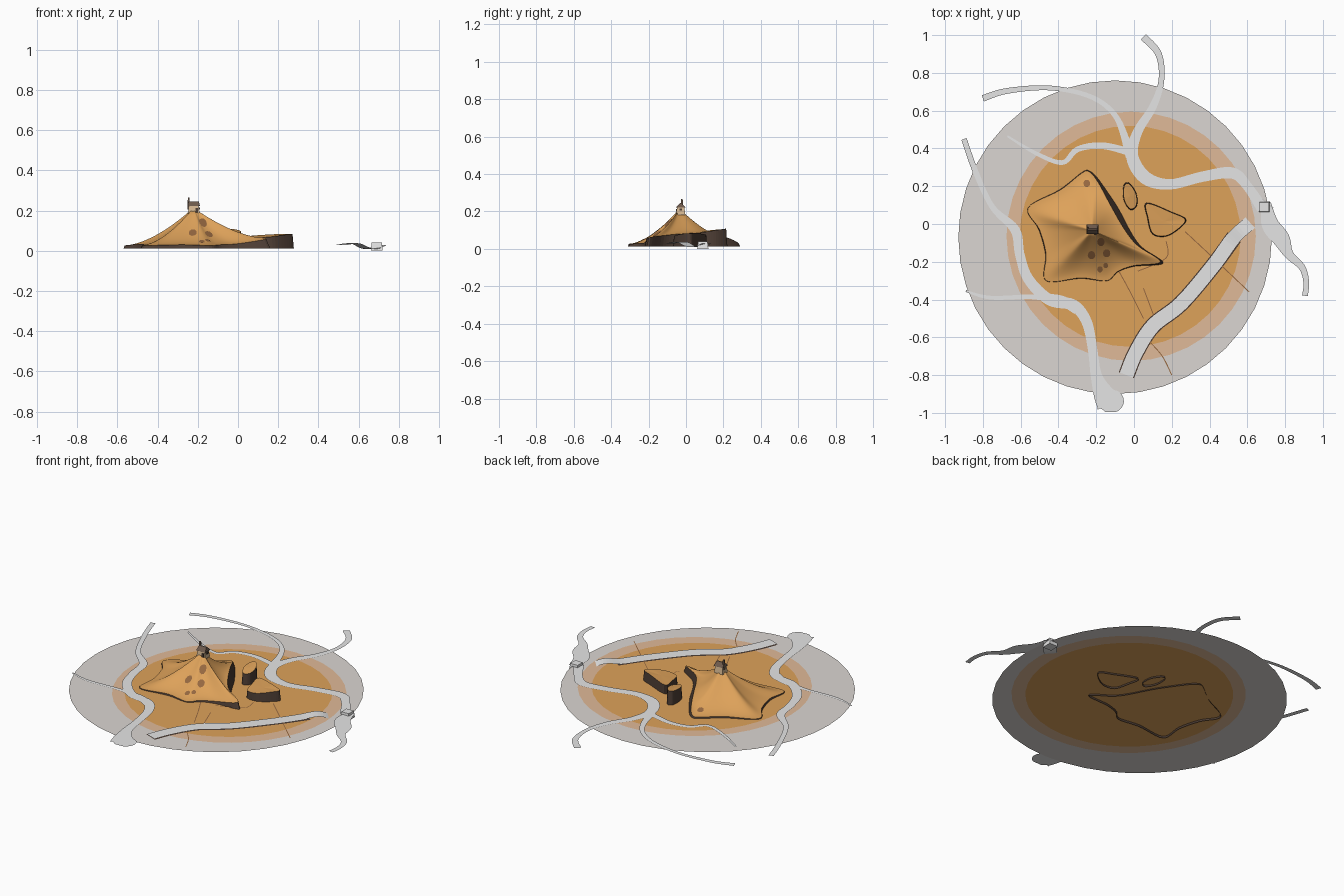
import bpy, bmesh, math
from mathutils import Vector
from mathutils.bvhtree import BVHTree

if "Cube" in bpy.data.objects:
    bpy.data.objects.remove(bpy.data.objects["Cube"])


def mat(name, r, g, b):
    lin = lambda c: (c / 255 / 12.92) if c < 10 else ((c / 255 + 0.055) / 1.055) ** 2.4
    m = bpy.data.materials.new(name)
    m.diffuse_color = (lin(r), lin(g), lin(b), 1)
    m.use_nodes = True
    m.node_tree.nodes["Principled BSDF"].inputs["Base Color"].default_value = m.diffuse_color
    return m


SAND = mat("sand", 222, 162, 90)
FADE = mat("faded sand", 224, 186, 152)
STONE = mat("pale stone ground", 219, 214, 210)
WATER = mat("light grey water", 229, 229, 229)
CLIFF = mat("dark brown cliff", 78, 62, 53)
SPOT = mat("brown patch", 150, 104, 64)
WALL = mat("beige wall", 214, 184, 146)
ROOF = mat("grey brown roof", 110, 90, 76)
GROUND = 0.022


def finish(name, bm, mats):
    me = bpy.data.meshes.new(name)
    bm.to_mesh(me)
    ob = bpy.data.objects.new(name, me)
    bpy.context.collection.objects.link(ob)
    for m in mats:
        me.materials.append(m)
    return ob


def spline(pts, steps, closed=False):
    """Catmull-Rom through points of any dimension."""
    n, out = len(pts), []
    get = (lambda i: pts[i % n]) if closed else (lambda i: pts[max(0, min(n - 1, i))])
    for i in range(n if closed else n - 1):
        p = [get(i + k) for k in (-1, 0, 1, 2)]
        for s in range(steps):
            t = s / steps
            out.append([0.5 * (2 * b + (c - a) * t + (2 * a - 5 * b + 4 * c - d) * t * t
                               + (3 * b - a - 3 * c + d) * t ** 3) for a, b, c, d in zip(*p)])
    if not closed:
        out.append(list(pts[-1]))
    return out


def ribbon(name, pts, m, steps=6, z=GROUND + 0.004, wave=None):
    """Flat strip along points (x, y, width)."""
    path, bm, prev = spline(pts, steps), bmesh.new(), None
    for i, (x, y, w) in enumerate(path):
        a, b = path[max(i - 1, 0)], path[min(i + 1, len(path) - 1)]
        d = Vector((b[0] - a[0], b[1] - a[1])).normalized() * w / 2
        h = z + (wave(x, y) if wave else 0)
        cur = [bm.verts.new((x + d.y, y - d.x, h)), bm.verts.new((x - d.y, y + d.x, h))]
        if prev:
            bm.faces.new((prev[0], cur[0], cur[1], prev[1]))
        prev = cur
    return finish(name, bm, [m])


# ground disc: sand centre, faded ring, pale outer ring
bm, rings, N = bmesh.new(), [], 40
for cx, cy, r in ((-0.02, -0.065, 0.585), (-0.015, -0.065, 0.66), (-0.1, -0.07, 0.83)):
    rings.append([bm.verts.new((cx + r * math.cos(2 * math.pi * i / N),
                                cy + r * math.sin(2 * math.pi * i / N), GROUND)) for i in range(N)])
bm.faces.new(rings[0])
for k in (1, 2):
    for i in range(N):
        j = (i + 1) % N
        bm.faces.new((rings[k - 1][i], rings[k][i], rings[k][j], rings[k - 1][j])).material_index = k
finish("ground_disc", bm, [SAND, FADE, STONE])

# mountain: star outline (x, y, rim height) rising to a peak, dark skirt below
PEAK = (-0.22, -0.035, 0.2)
rim = [(-0.56, 0.085, 0.026), (-0.39, 0.18, 0.03), (-0.275, 0.27, 0.03), (-0.235, 0.275, 0.035),
       (-0.19, 0.22, 0.06), (-0.125, 0.1, 0.085), (-0.05, -0.03, 0.08), (0.02, -0.115, 0.072),
       (0.14, -0.2, 0.06), (0.0, -0.22, 0.035), (-0.085, -0.25, 0.03), (-0.145, -0.3, 0.026),
       (-0.28, -0.285, 0.03), (-0.465, -0.3, 0.026), (-0.465, -0.16, 0.032), (-0.5, -0.03, 0.032)]
edge, R = spline(rim, 6, True), 16
n = len(edge)
bm, rows = bmesh.new(), []
for k in range(1, R + 1):
    t = k / R
    f = (1 - max(0, t - 0.05) / 0.95) ** 1.65
    rows.append([bm.verts.new((PEAK[0] + (x - PEAK[0]) * t, PEAK[1] + (y - PEAK[1]) * t,
                               z + (PEAK[2] - z) * f)) for x, y, z in edge])
tip = bm.verts.new(PEAK)
for i in range(n):
    j = (i + 1) % n
    bm.faces.new((tip, rows[0][i], rows[0][j])).smooth = True
    for a, b in zip(rows, rows[1:]):
        bm.faces.new((a[i], b[i], b[j], a[j])).smooth = True
bm.normal_update()
bmesh.ops.recalc_face_normals(bm, faces=bm.faces)
if tip.link_faces[0].normal.z < 0:
    bmesh.ops.reverse_faces(bm, faces=bm.faces)
hill_tree = BVHTree.FromBMesh(bm)
finish("mountain_slopes", bm, [SAND])

bm = bmesh.new()
top = [bm.verts.new(p) for p in edge]
low = []
for x, y, z in edge:
    d = Vector((x - PEAK[0], y - PEAK[1])).normalized() * (z - 0.012) * 0.45
    low.append(bm.verts.new((x + d.x, y + d.y, 0.012)))
for i in range(n):
    j = (i + 1) % n
    bm.faces.new((low[j], low[i], top[i], top[j]))
bmesh.ops.recalc_face_normals(bm, faces=bm.faces)
finish("mountain_cliff", bm, [CLIFF])


# mesas: dark walls with a sand cap
def mesa(name, outline, grow):
    pts, bm = spline(outline, 5, True), bmesh.new()
    cx, cy = (sum(p[k] for p in pts) / len(pts) for k in (0, 1))
    up = [bm.verts.new(p) for p in pts]
    dn = [bm.verts.new((cx + (x - cx) * grow, cy + (y - cy) * grow, 0.012)) for x, y, z in pts]
    mid = bm.verts.new((cx, cy, sum(p[2] for p in pts) / len(pts)))
    for i in range(len(pts)):
        j = (i + 1) % len(pts)
        bm.faces.new((dn[i], dn[j], up[j], up[i])).material_index = 1
        bm.faces.new((up[i], up[j], mid))
    bmesh.ops.recalc_face_normals(bm, faces=bm.faces)
    finish(name, bm, [SAND, CLIFF])


mesa("small_mesa", [(-0.052, 0.2, 0.105), (-0.052, 0.13, 0.1), (-0.02, 0.08, 0.09),
                    (0.012, 0.1, 0.09), (0.01, 0.16, 0.1), (-0.025, 0.212, 0.108)], 1.1)
mesa("large_mesa", [(0.07, 0.108, 0.075), (0.075, 0.03, 0.07), (0.1, -0.05, 0.065), (0.17, -0.062, 0.07),
                    (0.24, -0.02, 0.08), (0.27, 0.025, 0.083), (0.2, 0.06, 0.083)], 1.06)

# brown patches lying on the slopes
for k, (x, y, r) in enumerate([(-0.25, 0.215, 0.018), (-0.225, -0.165, 0.02), (-0.145, -0.155, 0.02),
                               (-0.175, -0.095, 0.02), (-0.18, -0.24, 0.015), (-0.15, -0.22, 0.013)]):
    bm = bmesh.new()
    ring = []
    for i in range(10):
        a = 2 * math.pi * i / 10
        px, py = x + r * math.cos(a), y + r * math.sin(a) * 1.1
        hit = hill_tree.ray_cast(Vector((px, py, 1)), Vector((0, 0, -1)))[0]
        ring.append(bm.verts.new((px, py, (hit.z if hit else GROUND) + 0.003)))
    bm.faces.new(ring)
    finish("slope_patch_%d" % (k + 1), bm, [SPOT])


# hilltop house: tapered walls, gable roof, chimney, door and window plates
def block(name, x, y, z0, z1, bottom, topsize, m):
    bm = bmesh.new()
    bmesh.ops.create_cube(bm, size=1)
    for v in bm.verts:
        s = topsize if v.co.z > 0 else bottom
        v.co = (x + v.co.x * s[0], y + v.co.y * s[1], z1 if v.co.z > 0 else z0)
    finish(name, bm, [m])


block("house_walls", -0.22, -0.028, 0.18, 0.226, (0.06, 0.05), (0.048, 0.036), WALL)
block("house_roof", -0.22, -0.028, 0.222, 0.246, (0.062, 0.05), (0.05, 0.006), ROOF)
block("house_chimney", -0.245, -0.022, 0.205, 0.266, (0.012, 0.012), (0.009, 0.009), ROOF)
block("house_door", -0.205, -0.05, 0.19, 0.212, (0.014, 0.009), (0.014, 0.009), CLIFF)
block("house_window", -0.192, -0.028, 0.204, 0.216, (0.008, 0.014), (0.008, 0.014), CLIFF)

# rivers (x, y, width)
ribbon("north_river", [(0.05, 0.99, 0.04), (0.13, 0.9, 0.035), (0.145, 0.76, 0.03), (0.1, 0.62, 0.04),
                       (0.02, 0.49, 0.05), (-0.01, 0.36, 0.065), (0.06, 0.245, 0.07), (0.19, 0.21, 0.055),
                       (0.36, 0.25, 0.055), (0.52, 0.27, 0.06), (0.6, 0.2, 0.05), (0.68, 0.08, 0.06)], WATER)
ribbon("northwest_stream", [(-0.8, 0.665, 0.035), (-0.67, 0.705, 0.03), (-0.44, 0.72, 0.025),
                            (-0.22, 0.67, 0.025), (-0.09, 0.56, 0.03), (-0.02, 0.36, 0.05)], WATER)
ribbon("west_creek", [(-0.67, 0.465, 0.01), (-0.52, 0.375, 0.02), (-0.38, 0.325, 0.025),
                      (-0.3, 0.395, 0.03), (-0.17, 0.415, 0.035), (-0.02, 0.38, 0.04)], WATER)
ribbon("west_river", [(-0.9, 0.45, 0.03), (-0.84, 0.28, 0.03), (-0.75, 0.09, 0.03), (-0.63, -0.03, 0.05),
                      (-0.605, -0.16, 0.05), (-0.56, -0.29, 0.055), (-0.45, -0.4, 0.06), (-0.32, -0.43, 0.06),
                      (-0.25, -0.52, 0.055), (-0.22, -0.66, 0.05), (-0.2, -0.8, 0.06), (-0.16, -0.9, 0.11),
                      (-0.125, -0.95, 0.15), (-0.12, -0.995, 0.06)], WATER)
ribbon("southwest_creek", [(-0.89, -0.355, 0.01), (-0.76, -0.39, 0.02), (-0.55, -0.385, 0.025),
                           (-0.4, -0.4, 0.05), (-0.3, -0.45, 0.06)], WATER)
ribbon("east_outflow", [(0.7, 0.11, 0.05), (0.72, 0.0, 0.09), (0.78, -0.08, 0.09), (0.82, -0.16, 0.05),
                        (0.89, -0.23, 0.035), (0.912, -0.31, 0.03), (0.905, -0.38, 0.03)], WATER)

# canyon road with dark edges, rippling at its east end
bend = lambda x, y: 0.019 * math.sin((x - 0.5) * 30) * min(1, max(0, (x - 0.5) / 0.12)) if x > 0.5 else 0
road = [(0.71, 0.11), (0.63, 0.02), (0.53, -0.07), (0.42, -0.22), (0.25, -0.42), (0.1, -0.54),
        (0.01, -0.68), (-0.04, -0.8)]
ribbon("canyon_floor", [(x, y, 0.075) for x, y in road], WATER, 8, GROUND + 0.006, bend)
ribbon("canyon_edges", [(x, y, 0.087) for x, y in road[2:]], CLIFF, 8, GROUND + 0.002)
block("canyon_end_ledge", 0.69, 0.09, 0.0, 0.04, (0.06, 0.06), (0.05, 0.05), WATER)

# thin footpaths
paths = [[(0.27, -0.04), (0.42, -0.18), (0.61, -0.36)], [(-0.08, -0.25), (-0.02, -0.36), (0.05, -0.5)],
         [(0.05, -0.34), (0.08, -0.42), (0.11, -0.5)], [(0.08, -0.62), (0.15, -0.7), (0.2, -0.8)],
         [(0.17, -0.09), (0.17, -0.18), (0.02, -0.25)], [(0.16, 0.18), (0.13, 0.1), (0.11, 0.03)]]
for k, p in enumerate(paths[:5]):
    ribbon("footpath_%d" % (k + 1), [(x, y, 0.005) for x, y in p], SPOT, 5, GROUND + 0.003)
